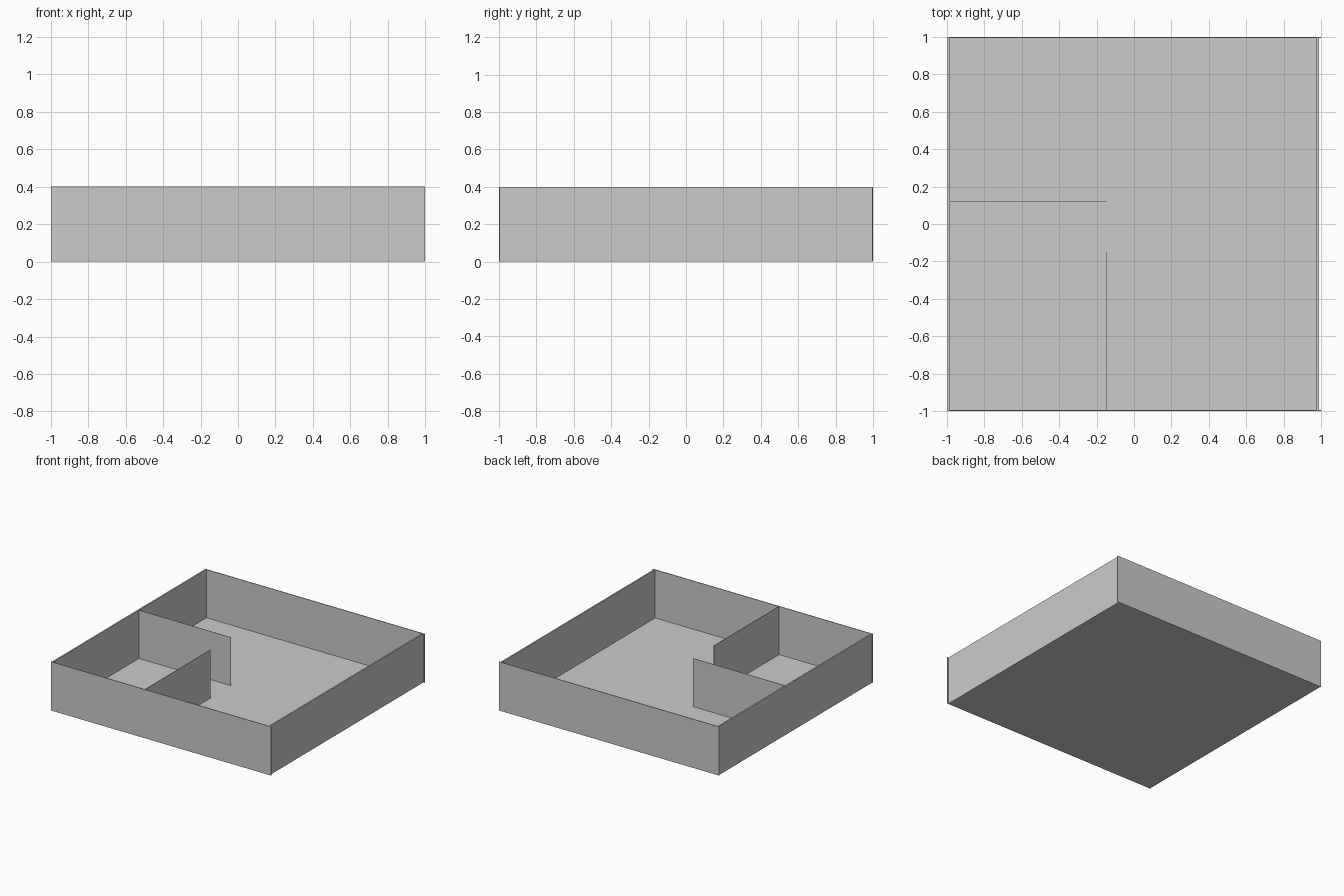
import bpy

if "Cube" in bpy.data.objects:
    bpy.data.objects.remove(bpy.data.objects["Cube"])

HEIGHT = 0.40


def box(name, x0, x1, y0, y1, z0=0.0, z1=HEIGHT):
    """Flat-faced box given by its extents."""
    bpy.ops.mesh.primitive_cube_add(
        size=1, location=((x0 + x1) / 2, (y0 + y1) / 2, (z0 + z1) / 2))
    ob = bpy.context.object
    ob.name = name
    ob.scale = (x1 - x0, y1 - y0, z1 - z0)
    bpy.ops.object.transform_apply(location=False, rotation=False, scale=True)
    return ob


# Floor slab
box("floor", -0.99, 0.985, -0.995, 0.995, 0.0, 0.004)

# Front and back walls run the full width
box("front_wall", -1.0, 1.0, -1.0, -0.994)
box("back_wall", -1.0, 1.0, 0.994, 1.0)

# Side walls fit between them, the right one slightly inset
box("left_wall", -0.995, -0.983, -0.994, 0.994)
box("right_wall", 0.976, 0.988, -0.994, 0.994)

# Inner partitions leave a doorway at the room's corner
box("side_partition", -0.983, -0.148, 0.119, 0.123)
box("front_partition", -0.150, -0.146, -0.994, -0.15)
